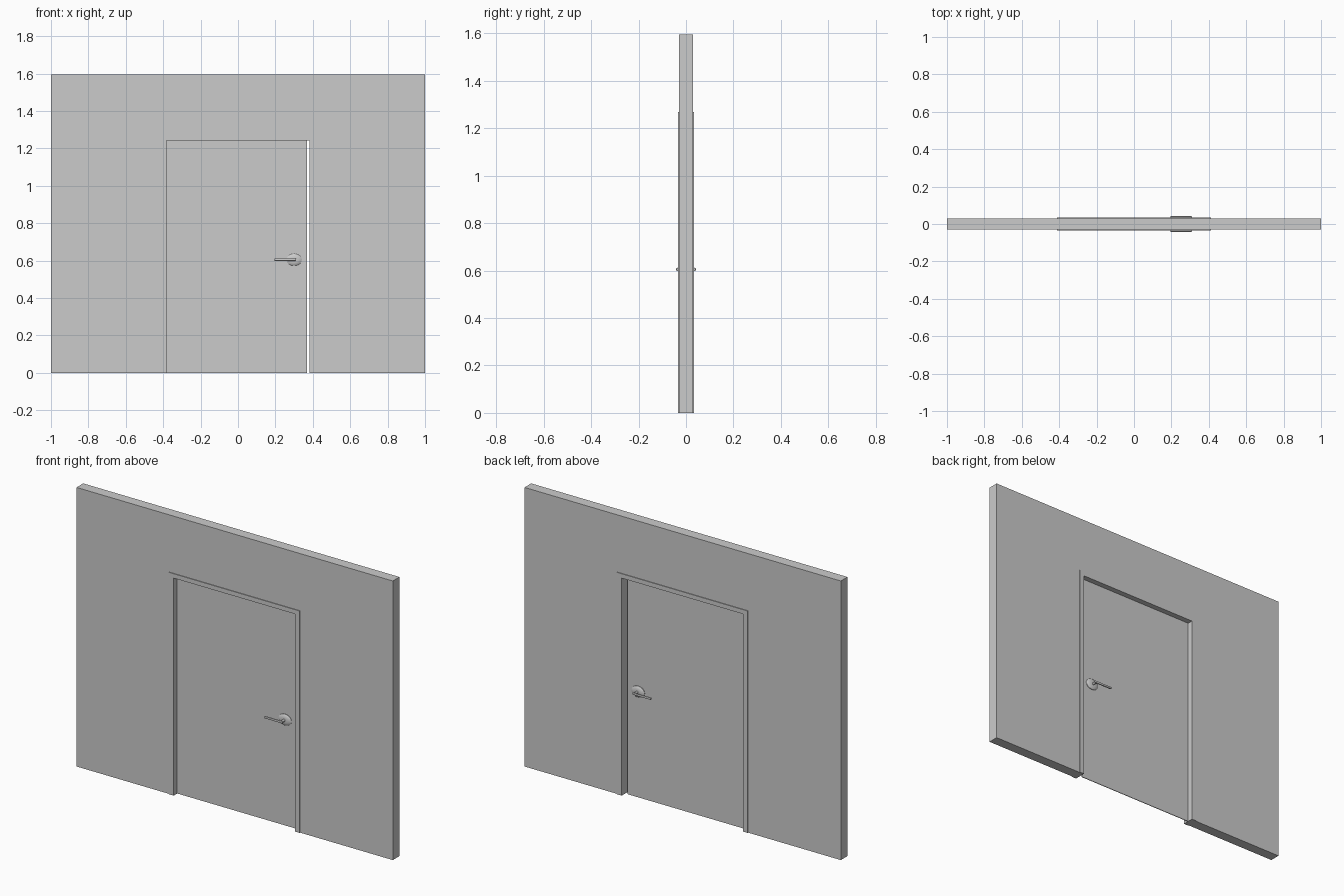
import bpy, bmesh, math
from mathutils import Matrix

if "Cube" in bpy.data.objects:
    bpy.data.objects.remove(bpy.data.objects["Cube"])


def add_object(name, bm, smooth=False):
    bmesh.ops.recalc_face_normals(bm, faces=bm.faces)
    mesh = bpy.data.meshes.new(name)
    bm.to_mesh(mesh)
    bm.free()
    obj = bpy.data.objects.new(name, mesh)
    bpy.context.collection.objects.link(obj)
    if smooth:
        bpy.ops.object.select_all(action='DESELECT')
        obj.select_set(True)
        bpy.context.view_layer.objects.active = obj
        bpy.ops.object.shade_smooth_by_angle(angle=math.radians(40))
    return obj


def extrude_outline(name, points, half_depth):
    """Extrude an x-z outline symmetrically along y."""
    bm = bmesh.new()
    face = bm.faces.new([bm.verts.new((x, -half_depth, z)) for x, z in points])
    new = bmesh.ops.extrude_face_region(bm, geom=[face])['geom']
    verts = [v for v in new if isinstance(v, bmesh.types.BMVert)]
    bmesh.ops.translate(bm, verts=verts, vec=(0, 2 * half_depth, 0))
    return add_object(name, bm)


def arch(outer_x, outer_z, inner_x, inner_z):
    """Upside-down U standing on the floor."""
    return [(-outer_x, 0), (-outer_x, outer_z), (outer_x, outer_z), (outer_x, 0),
            (inner_x, 0), (inner_x, inner_z), (-inner_x, inner_z), (-inner_x, 0)]


def rectangle(x0, x1, z0, z1):
    return [(x0, z0), (x1, z0), (x1, z1), (x0, z1)]


# Wall with doorway, door frame, thin recessed door leaf with a latch-side gap
extrude_outline("wall", arch(1, 1.595, 0.413, 1.268), 0.03)
extrude_outline("door_frame", arch(0.413, 1.268, 0.383, 1.243), 0.034)
extrude_outline("door_leaf", rectangle(-0.383, 0.37, 0, 1.243), 0.002)

# Handles on both sides of the door
HX, HZ = 0.30, 0.605
for side, label in ((-1, "front"), (1, "back")):
    # Oval domed rose: rings of (scale, depth)
    bm = bmesh.new()
    rings = []
    for scale, depth in ((1, 0), (1, 0.005), (0.85, 0.009), (0.55, 0.012), (0.25, 0.013)):
        rings.append([bm.verts.new((HX + 0.041 * scale * math.cos(a), side * depth,
                                    HZ + 0.032 * scale * math.sin(a)))
                      for a in (2 * math.pi * i / 32 for i in range(32))])
    for r0, r1 in zip(rings, rings[1:]):
        for i in range(32):
            j = (i + 1) % 32
            bm.faces.new((r0[i], r0[j], r1[j], r1[i]))
    bm.faces.new(rings[0])
    bm.faces.new(rings[-1])
    add_object(label + "_handle_rose", bm, True)

    # Stem
    bm = bmesh.new()
    bmesh.ops.create_cone(bm, cap_ends=True, segments=16, radius1=0.007, radius2=0.007,
                          depth=0.034, matrix=Matrix.Translation((HX, side * 0.019, HZ))
                          @ Matrix.Rotation(math.pi / 2, 4, 'X'))
    add_object(label + "_handle_stem", bm, True)

    # Lever bar pointing away from the latch side
    bm = bmesh.new()
    bmesh.ops.create_cube(bm, size=1, matrix=Matrix.Translation((0.252, side * 0.0375, HZ))
                          @ Matrix.Diagonal((0.116, 0.008, 0.012, 1)))
    bmesh.ops.bevel(bm, geom=bm.edges[:], offset=0.0025, segments=2,
                    affect='EDGES', profile=0.5)
    add_object(label + "_handle_lever", bm, True)
